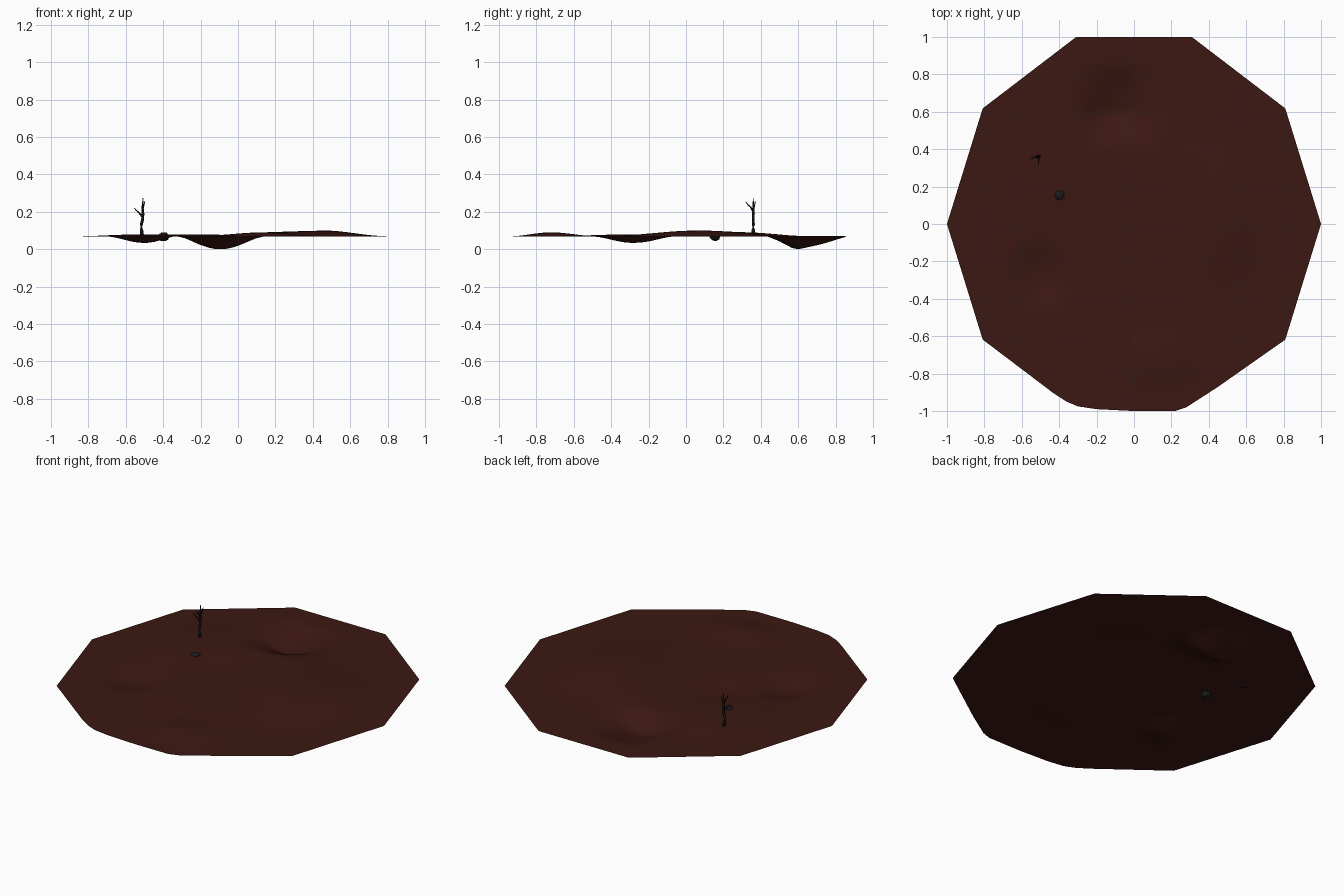
import bpy, bmesh, math, random
from mathutils import Vector, noise

if "Cube" in bpy.data.objects:
    bpy.data.objects.remove(bpy.data.objects["Cube"])

random.seed(4)


def material(name, rgb):
    m = bpy.data.materials.new(name)
    m.diffuse_color = (*rgb, 1)
    m.use_nodes = True
    m.node_tree.nodes["Principled BSDF"].inputs["Base Color"].default_value = m.diffuse_color
    return m


def add_object(name, bm, mat, smooth=True):
    bmesh.ops.recalc_face_normals(bm, faces=bm.faces)
    me = bpy.data.meshes.new(name)
    bm.to_mesh(me)
    bm.free()
    for p in me.polygons:
        p.use_smooth = smooth
    me.materials.append(mat)
    ob = bpy.data.objects.new(name, me)
    bpy.context.collection.objects.link(ob)
    return ob


earth = material("red_earth", (0.045, 0.009, 0.006))
bark = material("charred_bark", (0.008, 0.007, 0.007))
stone = material("dark_stone", (0.01, 0.012, 0.013))

BASE = 0.069
# Hills: x, y, radius x, radius y, height
HILLS = [(0.43, 0.05, 0.38, 0.5, 0.03), (0.14, -0.72, 0.3, 0.22, 0.02),
         (0.14, 0.2, 0.3, 0.45, 0.015), (-0.45, 0.3, 0.4, 0.4, 0.013),
         (0.1, 0.42, 0.4, 0.25, 0.008), (0.0, -0.3, 0.5, 0.4, 0.010),
         (-0.5, -0.28, 0.2, 0.22, -0.034)]


def falloff(d):
    return (1 - d * d) ** 2 if d < 1 else 0


def interp(points, t):
    for (a, u), (b, v) in zip(points, points[1:]):
        if a <= t <= b:
            return u + (v - u) * (t - a) / (b - a)
    return 0


def height(x, y):
    z = BASE
    for hx, hy, rx, ry, h in HILLS:
        z += h * falloff(math.hypot((x - hx) / rx, (y - hy) / ry))
    # Pit with a steep near wall and a long far slope
    depth = interp([(0.42, 0), (0.5, 0.03), (0.585, 0.073), (0.72, 0.044), (0.86, 0)], y)
    z -= depth * falloff(abs(x + 0.09) / 0.25)
    # Faint unevenness, fading at the rim
    rim = max(0, 1 - math.hypot(x, y)) * 0.008
    return z + rim * noise.noise(Vector((x * 4, y * 4, 0.5)))


# Ten-sided outline with the front corners worn round
corners = [(math.cos(i * math.pi / 5), 1.0515 * math.sin(i * math.pi / 5)) for i in range(10)]
front = [(-0.43, -0.905), (-0.36, -0.95), (-0.3, -0.975), (-0.2, -0.99), (0, -1),
         (0.22, -1), (0.28, -0.98), (0.45, -0.87)]
outline = corners[:7] + front + corners[9:]
rim = []
for (ax, ay), (bx, by) in zip(outline, outline[1:] + outline[:1]):
    n = max(1, round(math.hypot(bx - ax, by - ay) / 0.05))
    rim += [(ax + (bx - ax) * k / n, ay + (by - ay) * k / n) for k in range(n)]

# Ground sheet from concentric rings
bm = bmesh.new()
RINGS = 30
centre = bm.verts.new((0, 0, height(0, 0)))
previous = None
for r in range(1, RINGS + 1):
    s = r / RINGS
    ring = [bm.verts.new((x * s, y * s, BASE if r == RINGS else height(x * s, y * s)))
            for x, y in rim]
    for i in range(len(ring)):
        j = (i + 1) % len(ring)
        if previous:
            bm.faces.new((previous[i], ring[i], ring[j], previous[j]))
        else:
            bm.faces.new((centre, ring[i], ring[j]))
    previous = ring
lowest = min(v.co.z for v in bm.verts)
for v in bm.verts:
    v.co.z -= min(0, lowest)
bm.normal_update()
add_object("ground", bm, earth)


# Dead tree: tapered limbs swept along short paths
def limb(name, path, sides=7):
    b = bmesh.new()
    rings = []
    for k, (x, y, z, r) in enumerate(path):
        a = Vector(path[max(k - 1, 0)][:3])
        c = Vector(path[min(k + 1, len(path) - 1)][:3])
        q = (c - a).to_track_quat('Z', 'Y')
        rings.append([b.verts.new(Vector((x, y, z)) + q @ Vector(
            (r * math.cos(t), r * math.sin(t), 0)))
            for t in (2 * math.pi * i / sides for i in range(sides))])
    for lo, hi in zip(rings, rings[1:]):
        for i in range(sides):
            j = (i + 1) % sides
            b.faces.new((lo[i], lo[j], hi[j], hi[i]))
    b.faces.new(rings[0][::-1])
    b.faces.new(rings[-1])
    add_object(name, b, bark)


limb("tree_trunk", [(-0.513, 0.36, 0.068, 0.011), (-0.516, 0.36, 0.105, 0.009),
                    (-0.517, 0.36, 0.13, 0.008), (-0.510, 0.359, 0.16, 0.008),
                    (-0.508, 0.36, 0.19, 0.008), (-0.510, 0.36, 0.23, 0.005),
                    (-0.508, 0.36, 0.275, 0.002)])
limb("left_branch", [(-0.509, 0.36, 0.17, 0.006), (-0.528, 0.357, 0.194, 0.004),
                     (-0.541, 0.354, 0.206, 0.003), (-0.556, 0.35, 0.221, 0.0015)])
limb("front_branch", [(-0.509, 0.36, 0.2, 0.006), (-0.509, 0.345, 0.226, 0.004),
                      (-0.511, 0.332, 0.237, 0.003), (-0.513, 0.318, 0.255, 0.0015)])
limb("back_twig", [(-0.509, 0.36, 0.215, 0.004), (-0.503, 0.367, 0.235, 0.003),
                   (-0.498, 0.37, 0.258, 0.0015)])

# Half-buried boulder
bm = bmesh.new()
bmesh.ops.create_icosphere(bm, subdivisions=2, radius=1)
for v in bm.verts:
    k = random.uniform(0.88, 1.08)
    v.co = Vector((-0.398, 0.155, 0.067)) + Vector(
        (v.co.x * 0.029, v.co.y * 0.029, v.co.z * 0.025)) * k
add_object("boulder", bm, stone, smooth=False)
